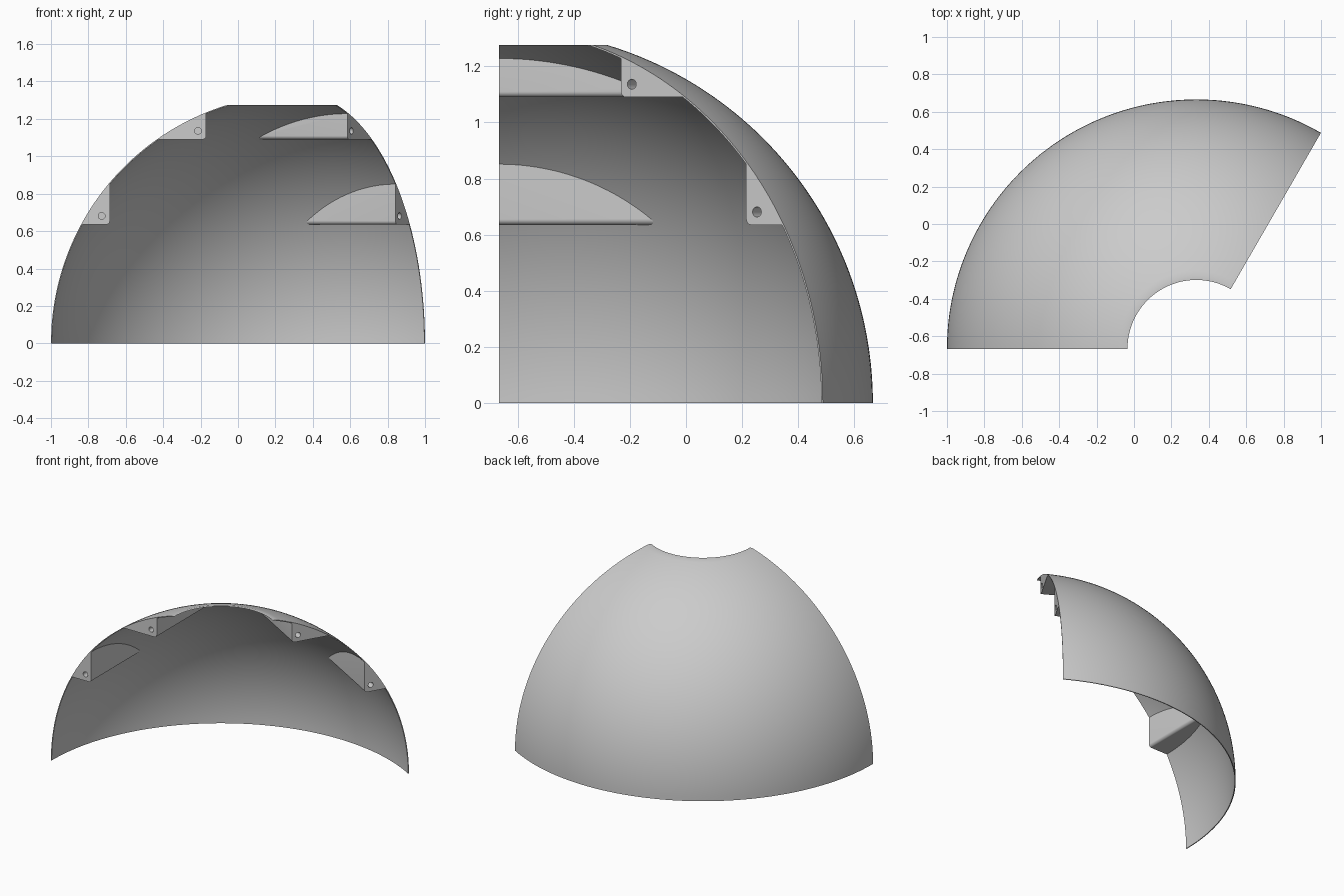
import bpy, bmesh, math
from math import cos, sin, radians
from mathutils import Vector, Matrix

cube = bpy.data.objects.get("Cube")
if cube:
    bpy.data.objects.remove(cube, do_unlink=True)

CENTRE = Vector((0.333, -0.667, 0))
OUTER, INNER, TOP = 1.333, 1.327, 1.275
UP = Vector((0, 0, 1))

grey = bpy.data.materials.new("plain grey")
grey.use_nodes = True
colour = (0.6, 0.6, 0.6, 1)
grey.diffuse_color = colour
grey.node_tree.nodes["Principled BSDF"].inputs["Base Color"].default_value = colour


def finish(name, bm):
    bmesh.ops.recalc_face_normals(bm, faces=bm.faces)
    mesh = bpy.data.meshes.new(name)
    bm.to_mesh(mesh)
    bm.free()
    mesh.materials.append(grey)
    obj = bpy.data.objects.new(name, mesh)
    bpy.context.collection.objects.link(obj)
    return obj


def select_only(obj):
    bpy.ops.object.select_all(action='DESELECT')
    obj.select_set(True)
    bpy.context.view_layer.objects.active = obj


def smooth(obj):
    select_only(obj)
    bpy.ops.object.shade_smooth_by_angle(angle=radians(25))


def cut(obj, cutter, operation):
    mod = obj.modifiers.new(operation.title(), 'BOOLEAN')
    mod.operation, mod.object, mod.solver = operation, cutter, 'EXACT'
    select_only(obj)
    bpy.ops.object.modifier_apply(modifier=mod.name)


def arc(radius, steps=56):
    end = math.asin(TOP / radius)
    return [(radius * cos(end * i / steps), radius * sin(end * i / steps))
            for i in range(steps + 1)]


# Thin dome shell: closed wall profile swept through a third of a turn
profile = arc(OUTER) + arc(INNER)[::-1]
bm = bmesh.new()
rings = []
SWEEP = 80
for i in range(SWEEP + 1):
    a = radians(60 + 120 * i / SWEEP)
    rings.append([bm.verts.new(CENTRE + Vector((r * cos(a), r * sin(a), z)))
                  for r, z in profile])
n = len(profile)
for a, b in zip(rings, rings[1:]):
    for j in range(n):
        k = (j + 1) % n
        bm.faces.new((a[j], b[j], b[k], a[k]))
for ring in (rings[0], rings[-1]):
    for j in range(n // 2 - 1):
        bm.faces.new((ring[j], ring[j + 1], ring[n - 2 - j], ring[n - 1 - j]))
smooth(finish("dome_shell", bm))

# Helper ball that trims the brackets to the inside of the shell
bm = bmesh.new()
bmesh.ops.create_uvsphere(bm, u_segments=192, v_segments=96, radius=INNER + 0.001,
                          matrix=Matrix.Translation(CENTRE))
ball = finish("trim_ball", bm)
ball.hide_render = True


# Joining bracket: rounded-corner prism, trimmed by the ball, with a pin hole
def bracket(name, azimuth, turn, r0, z0):
    out = Vector((cos(azimuth), sin(azimuth), 0))
    depth = UP.cross(out) * turn
    fillet = 0.02
    points = [(1.5, z0), (1.5, z0 + 0.4), (r0, z0 + 0.4)]
    for i in range(9):
        t = math.pi + math.pi / 2 * i / 8
        points.append((r0 + fillet + fillet * cos(t), z0 + fillet + fillet * sin(t)))
    bm = bmesh.new()
    face = bm.faces.new([bm.verts.new(CENTRE + out * r + UP * z) for r, z in points])
    moved = bmesh.ops.extrude_face_region(bm, geom=[face], use_keep_orig=True)
    verts = [v for v in moved["geom"] if isinstance(v, bmesh.types.BMVert)]
    bmesh.ops.translate(bm, verts=verts, vec=depth * 0.7)
    obj = finish(name, bm)
    cut(obj, ball, 'INTERSECT')

    bm = bmesh.new()
    place = Matrix.Translation(CENTRE + out * (r0 + 0.044) + UP * (z0 + 0.046))
    place = place @ depth.to_track_quat('Z', 'Y').to_matrix().to_4x4()
    bmesh.ops.create_cone(bm, cap_ends=True, segments=32, radius1=0.018, radius2=0.018,
                          depth=0.24, matrix=place)
    pin = finish("pin_cutter", bm)
    cut(obj, pin, 'DIFFERENCE')
    bpy.data.objects.remove(pin, do_unlink=True)
    smooth(obj)


for side, azimuth, turn in (("left", radians(60), 1), ("right", math.pi, -1)):
    bracket(side + "_lower_bracket", azimuth, turn, 1.018, 0.635)
    bracket(side + "_upper_bracket", azimuth, turn, 0.503, 1.09)

bpy.data.objects.remove(ball, do_unlink=True)
